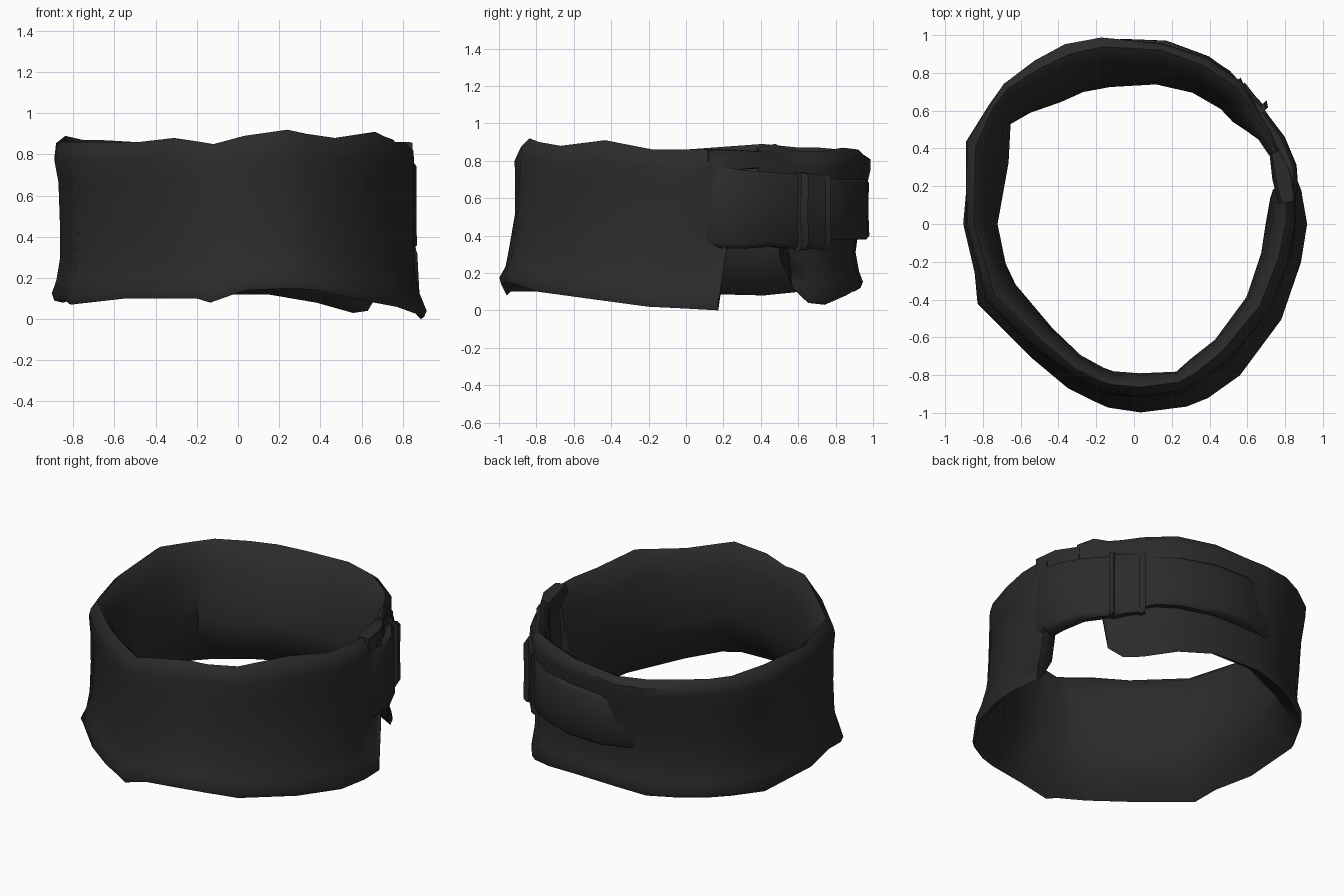
import bpy, bmesh, math, random
from mathutils import Vector

random.seed(4)

cube = bpy.data.objects.get("Cube")
if cube:
    bpy.data.objects.remove(cube, do_unlink=True)

leather = bpy.data.materials.new("black_leather")
leather.use_nodes = True
colour = (0.024, 0.024, 0.025, 1)
leather.diffuse_color = colour
shader = leather.node_tree.nodes["Principled BSDF"]
shader.inputs["Base Color"].default_value = colour
shader.inputs["Roughness"].default_value = 0.8

# Cross-sections: (height fraction, share of the way from inner to outer radius)
CUFF_SECTION = [(0, .96), (.04, 1), (.13, .88), (.26, .77), (.5, .75), (.74, .78),
                (.88, .84), (.95, .8), (1, .6), (.96, .42), (.82, .2), (.62, .06),
                (.42, 0), (.22, .16), (.08, .6)]
STRAP_SECTION = [(0, .2), (0, .8), (.06, 1), (.5, .97), (.94, 1), (1, .8), (1, .2), (.5, 0)]


def sweep(name, section, stations, wrinkle=0.0, tilt=0.0):
    """Sweep a section around z; stations are (degrees, outer, inner, bottom, top).
    Tilt leans the wall outwards at the top of the back and the bottom of the front."""
    bm = bmesh.new()
    rings = []
    for degrees, outer, inner, low, high in stations:
        angle = math.radians(degrees)
        lean = tilt * math.cos(math.radians(degrees - 110))
        ring = []
        for height, depth in section:
            depth += lean * (height - .5)
            radius = inner + (outer - inner) * depth + random.uniform(-wrinkle, wrinkle)
            z = low + (high - low) * height
            if 0 < height < 1:
                z += random.uniform(-wrinkle, wrinkle)
            ring.append(bm.verts.new(Vector((radius * math.cos(angle),
                                             radius * math.sin(angle), max(z, 0)))))
        rings.append(ring)

    count = len(section)
    for r, s in zip(rings, rings[1:]):
        for i in range(count):
            j = (i + 1) % count
            bm.faces.new((r[i], s[i], s[j], r[j]))
    bm.faces.new(rings[0])
    bm.faces.new(rings[-1][::-1])
    bmesh.ops.recalc_face_normals(bm, faces=bm.faces)

    mesh = bpy.data.meshes.new(name)
    bm.to_mesh(mesh)
    bm.free()
    obj = bpy.data.objects.new(name, mesh)
    bpy.context.collection.objects.link(obj)
    mesh.materials.append(leather)
    bpy.ops.object.select_all(action="DESELECT")
    obj.select_set(True)
    bpy.context.view_layer.objects.active = obj
    bpy.ops.object.shade_smooth_by_angle(angle=math.radians(50))


# Open cuff, running from the back end around the front to the overlapped end
back_half = [
    (27, .87, .8, .74, .87), (34, .88, .8, .68, .89), (40, .9, .77, .12, .86),
    (46, .93, .76, .04, .85), (53, .96, .77, .03, .85), (66, .97, .76, .08, .87),
    (81, .98, .75, .12, .86), (100, 1.01, .74, .12, .84), (111, 1.02, .76, .1, .85),
    (121, 1.02, .76, .1, .86), (133, 1.02, .81, .1, .87), (141, 1, .85, .1, .87),
    (154, 1, .75, .08, .89)]
front_half = [
    (180, .91, .73, .09, .86), (197, .88, .71, .09, .86), (207, .92, .7, .07, .86),
    (232, .88, .7, .1, .86), (248, .91, .75, .1, .88), (258, .94, .78, .1, .86),
    (262, .95, .79, .08, .85), (272, .965, .79, .14, .89), (286, .975, .81, .15, .92),
    (293, .965, .77, .14, .9), (305, .94, .74, .1, .88), (327, .9, .71, .06, .91),
    (347, .89, .69, .02, .86), (360, .9, .7, .01, .86), (371, .9, .73, 0, .86),
    (374, .89, .76, .29, .85)]
sweep("cuff_band", CUFF_SECTION, back_half + front_half, wrinkle=.006, tilt=.4)

# Closing strap growing out of the cuff, bridging the gap, merging into the back
sweep("closing_strap", STRAP_SECTION, [
    (6, .845, .77, .36, .78), (13, .89, .77, .33, .77), (20, .915, .8, .33, .75),
    (30, .92, .83, .34, .74), (40, .915, .85, .33, .73), (50, .93, .88, .36, .72),
    (58, .955, .9, .38, .7), (66, .97, .91, .38, .7), (80, .985, .91, .38, .7),
    (94, .98, .9, .38, .7), (106, .945, .88, .38, .7)], wrinkle=.003)

# Keeper wrapped over the strap, with its two edge ridges
sweep("strap_keeper", STRAP_SECTION, [
    (42, .93, .84, .32, .74), (47, .935, .85, .33, .73), (52, .95, .87, .33, .72)],
    wrinkle=.002)
for side, start in (("front", 41), ("back", 52)):
    sweep(side + "_keeper_ridge", STRAP_SECTION, [
        (start, .94, .86, .32, .74), (start + 2, .96, .87, .33, .73)])

# Folded flap closing the upper edge above the gap
sweep("upper_edge_flap", STRAP_SECTION, [
    (8, .86, .77, .76, .86), (18, .87, .77, .75, .86), (28, .86, .81, .76, .85)],
    wrinkle=.004)
